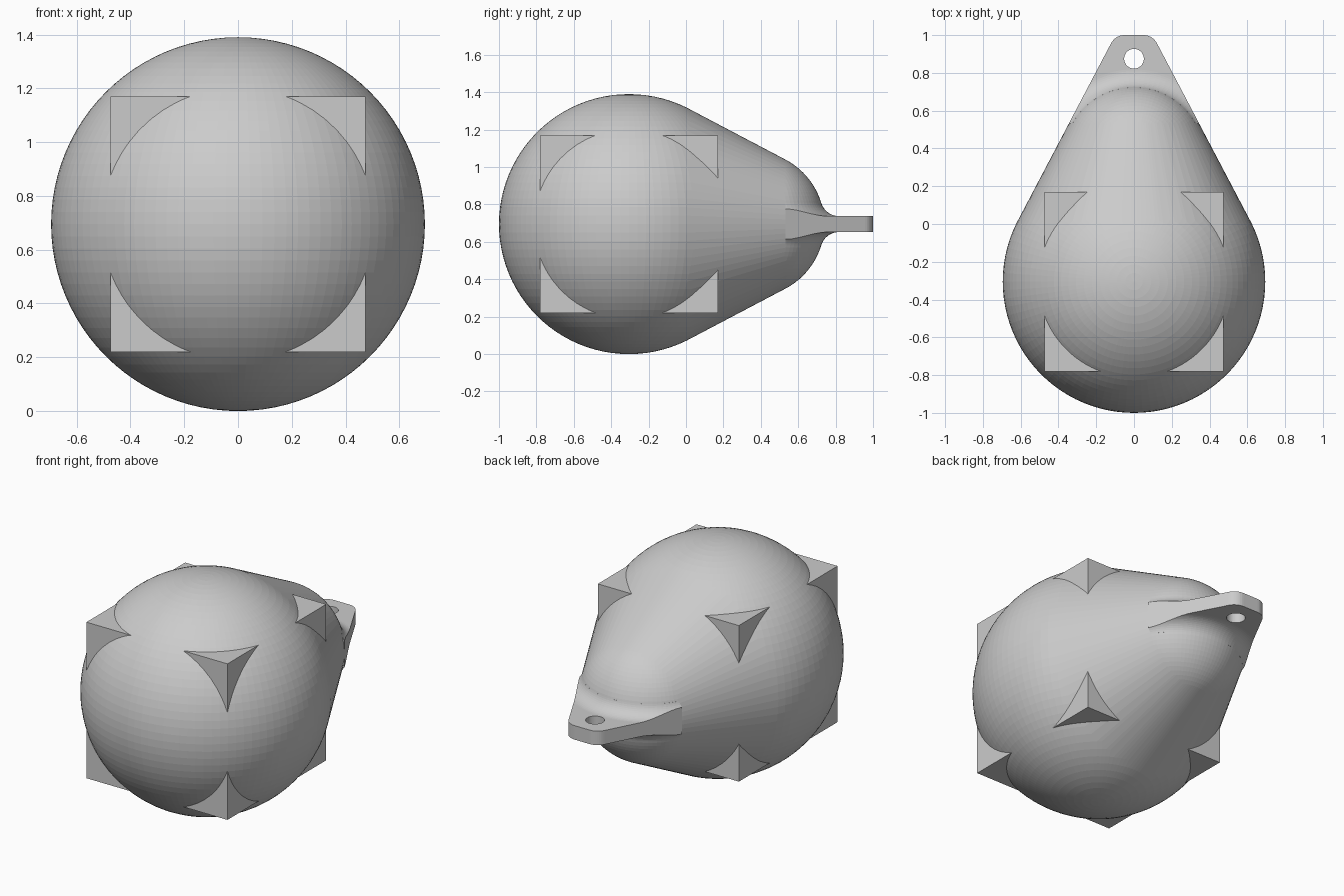
import bpy, bmesh
from math import sin, cos, asin, pi, sqrt, atan2
from mathutils import Matrix, Vector

if "Cube" in bpy.data.objects:
    bpy.data.objects.remove(bpy.data.objects["Cube"])

ZC = 0.695                 # height of the main axis
R1, Y1 = 0.695, -0.305     # big ball
R2, Y2 = 0.39, 0.35        # small ball at the tip
H, F = 0.0425, 0.10        # tab half thickness, fillet radius
A = asin((R1 - R2) / (Y2 - Y1))   # taper angle


def make(name, bm):
    bmesh.ops.recalc_face_normals(bm, faces=bm.faces[:])
    me = bpy.data.meshes.new(name)
    bm.to_mesh(me)
    bm.free()
    ob = bpy.data.objects.new(name, me)
    bpy.context.collection.objects.link(ob)
    return ob


def cut(ob, tool, op):
    bpy.context.view_layer.objects.active = ob
    m = ob.modifiers.new(op, 'BOOLEAN')
    m.object, m.operation, m.solver = tool, op, 'EXACT'
    bpy.ops.object.modifier_apply(modifier=m.name)
    bpy.data.objects.remove(tool)


# teardrop body: hull around two balls
bm = bmesh.new()
for r, y in ((R1, Y1), (R2, Y2)):
    bmesh.ops.create_uvsphere(bm, u_segments=96, v_segments=48, radius=r,
                              matrix=Matrix.Translation((0, y, ZC)))
res = bmesh.ops.convex_hull(bm, input=bm.verts[:])
junk = {g for k in ('geom_interior', 'geom_unused') for g in res[k]
        if isinstance(g, bmesh.types.BMVert) and g.is_valid}
bmesh.ops.delete(bm, geom=list(junk), context='VERTS')
hull = [f for f in res['geom'] if isinstance(f, bmesh.types.BMFace) and f.is_valid]
extra = set(bm.faces) - set(hull)
bmesh.ops.delete(bm, geom=list(extra), context='FACES')
make("teardrop_body", bm)

# cube whose corners poke through the body
bm = bmesh.new()
bmesh.ops.create_cube(bm, size=0.95, matrix=Matrix.Translation((0, Y1, ZC)))
make("corner_cube", bm)

# tab: disc with a fillet against the small ball, spun around the ball centre
d = sqrt((R2 + F) ** 2 - (H + F) ** 2)
a0 = atan2(-(H + F), -d)                  # fillet start, facing the ball centre
a0 = a0 + 2 * pi
arc = []
for i in range(13):
    t = a0 + (1.5 * pi - a0) * i / 12
    arc.append((d + F * cos(t), H + F + F * sin(t)))
top = [(0, arc[0][1])] + arc + [(0.8, H)]
profile = top + [(r, -z) for r, z in reversed(top)]
bm = bmesh.new()
vs = [bm.verts.new((r, Y2, ZC + z)) for r, z in profile]
es = [bm.edges.new(p) for p in zip(vs, vs[1:])]
bmesh.ops.spin(bm, geom=vs + es, cent=(0, Y2, ZC), axis=(0, 0, 1),
               angle=2 * pi, steps=96, use_duplicate=False)
bmesh.ops.remove_doubles(bm, verts=bm.verts[:], dist=1e-5)
tab = make("hanging_tab", bm)

# tab outline: follows the taper, with rounded tip corners
yb, xb = Y2 + R2 * sin(A), R2 * cos(A)
rc = 0.08
slope = sin(A) / cos(A)
cx = xb - (1 - rc - yb) * slope - rc / cos(A)
side = [(xb, yb)]
for i in range(9):
    t = A + (pi / 2 - A) * i / 8
    side.append((cx + rc * cos(t), 1 - rc + rc * sin(t)))
outline = side + [(-x, y) for x, y in reversed(side)]
bm = bmesh.new()
face = bm.faces.new([bm.verts.new((x, y, ZC - 0.3)) for x, y in outline])
ext = bmesh.ops.extrude_face_region(bm, geom=[face])
bmesh.ops.translate(bm, vec=Vector((0, 0, 0.6)),
                    verts=[g for g in ext['geom'] if isinstance(g, bmesh.types.BMVert)])
cut(tab, make("outline_cutter", bm), 'INTERSECT')

# hole through the tab
bm = bmesh.new()
bmesh.ops.create_cone(bm, cap_ends=True, segments=48, radius1=0.052, radius2=0.052,
                      depth=0.6, matrix=Matrix.Translation((0, 0.875, ZC)))
cut(tab, make("hole_cutter", bm), 'DIFFERENCE')
